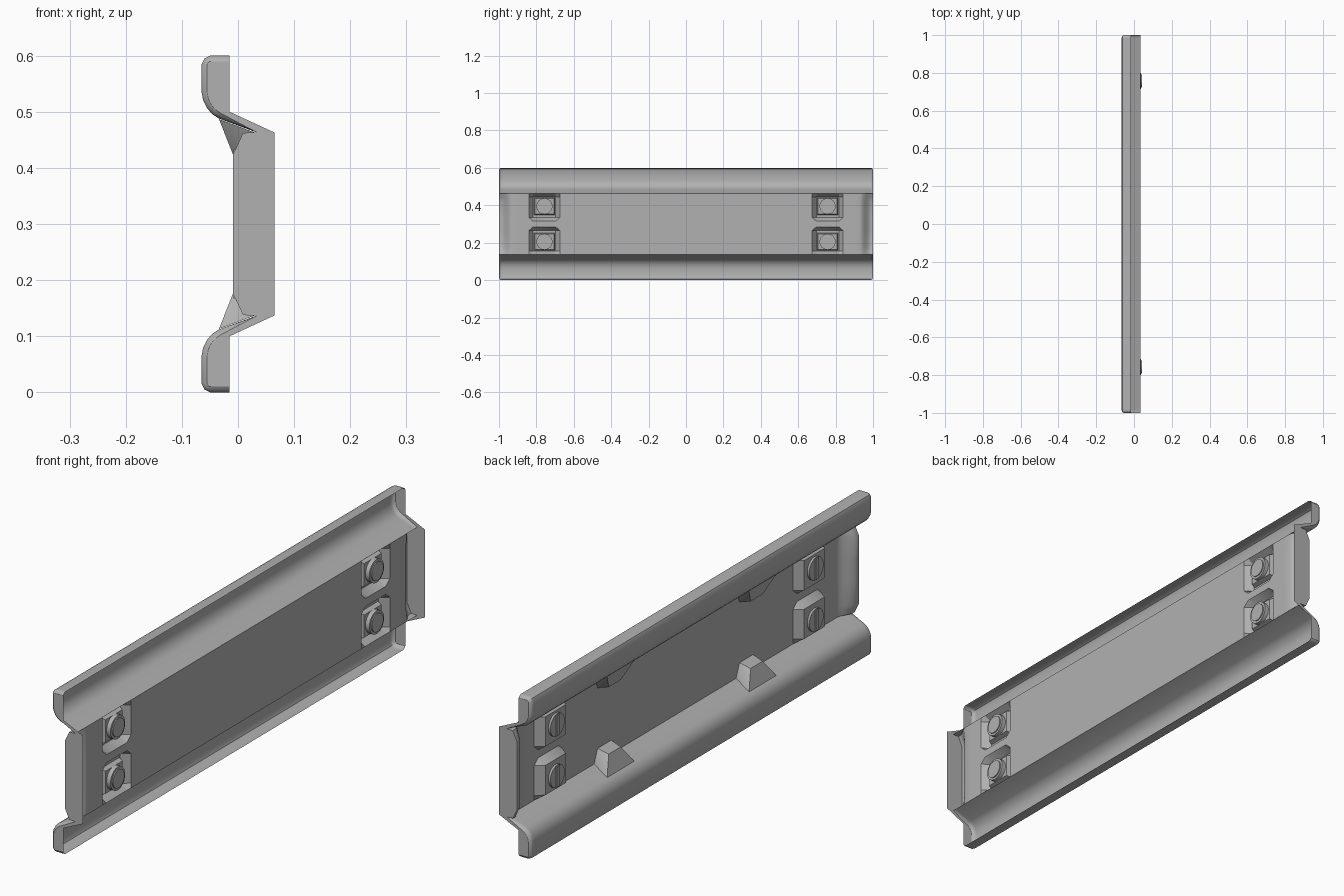
import bpy, bmesh, math
from mathutils import Matrix

if "Cube" in bpy.data.objects:
    bpy.data.objects.remove(bpy.data.objects["Cube"])

H = 0.6
WEB = 0.034       # depth of the flat web
PAN_Y = 0.757     # bolt pocket distance from centre

steel = bpy.data.materials.new("dark_steel")
steel.diffuse_color = (0.44, 0.44, 0.44, 1)
steel.use_nodes = True
steel.node_tree.nodes["Principled BSDF"].inputs["Base Color"].default_value = steel.diffuse_color


def finish(bm, name):
    bmesh.ops.recalc_face_normals(bm, faces=bm.faces)
    me = bpy.data.meshes.new(name)
    bm.to_mesh(me)
    bm.free()
    me.materials.append(steel)
    ob = bpy.data.objects.new(name, me)
    bpy.context.collection.objects.link(ob)
    bpy.ops.object.select_all(action='DESELECT')
    ob.select_set(True)
    bpy.context.view_layer.objects.active = ob
    bpy.ops.object.shade_smooth_by_angle(angle=math.radians(30))
    return ob


def smooth(s):
    s = max(0.0, min(1.0, s))
    return s * s * (3 - 2 * s)


def half_section(y):
    """Upper half of the cross-section (x, y, z) at station y, top to middle."""
    a = abs(y)
    flare = smooth((a - 0.93) / 0.06)
    inset = 0.0 if a < 0.988 else 0.010 * ((a - 0.988) / 0.012) ** 2
    # rolled flange: x, z, and inward direction for the rounded ends
    flange = [(-.015, .600, 0, -1), (-.050, .600, 0, -1), (-.060, .595, .7, -.7),
              (-.065, .584, 1, 0), (-.065, .535, 1, 0), (-.062, .520, .95, .3),
              (-.055, .506, .8, .6), (-.045, .495, .6, .8), (-.034, .488, .4, .9),
              (WEB, .463, 0, 0)]
    pts = [(x + dx * inset, y, z + dz * inset) for x, z, dx, dz in flange]
    # web: its ends bend back, with the corners cut
    for z, back in ((.4625, .025), (.445, .033), (.424, .043), (.335, .043),
                    (.315, .043), (.302, .043)):
        x, yy = WEB - back * flare, y
        d = a - PAN_Y
        # bolt pocket pressed into the web, with cut outer corners
        if abs(d) < .065 and .33 < z < .45:
            x -= .03
        if abs(d) < .09 and z == .315:
            yy = math.copysign(PAN_Y + d * .72, y)
        pts.append((x, yy, z))
    return pts


# pressed sheet with capped ends
side = [0, .2, .4, .6]
side += [PAN_Y + d for d in (-.083, -.06, .06, .083)]
side += [.9, .93, .94, .95, .96, .97, .98, .988, .993, .997, 1.0]
stations = [-y for y in reversed(side[1:])] + side
bm = bmesh.new()
rows = []
for y in stations:
    half = half_section(y)
    full = half + [(x, yy, H - z) for x, yy, z in reversed(half)]
    rows.append([bm.verts.new(p) for p in full])
for r0, r1 in zip(rows, rows[1:]):
    for i in range(len(r0) - 1):
        bm.faces.new((r0[i], r0[i + 1], r1[i + 1], r1[i]))
for row, y in ((rows[0], -1), (rows[-1], 1)):
    lip = [bm.verts.new((x, y, z)) for x, z in
           ((-.015, .10), (.065, .137), (.065, .463), (-.015, .50))]
    bm.faces.new(row + lip)
finish(bm, "pressed_rail")


def hull(points, name):
    bm = bmesh.new()
    for p in points:
        bm.verts.new(p)
    bmesh.ops.convex_hull(bm, input=bm.verts)
    return finish(bm, name)


def flip(z, up):
    return z if up else H - z


# stiffening gussets in the corners behind the web
for y in (-.40, .43):
    for up in (True, False):
        pts = [(x, y + s * w, flip(z, up)) for s in (-1, 1) for x, z, w in
               ((-.034, .487, .08), (-.009, .424, .035),
                (WEB - .001, .412, .04), (WEB - .001, .462, .06))]
        hull(pts, "corner_gusset")

# bolt blocks, heads and slotted backs
for y in (-PAN_Y, PAN_Y):
    for up in (True, False):
        zc = flip(.395, up)
        pts = [(x, y + s * w, zc + t * h) for s in (-1, 1) for t in (-1, 1)
               for x, w, h in ((.005, .056, .048), (.022, .050, .042))]
        hull(pts, "bolt_block")

        bm = bmesh.new()
        turn = Matrix.Rotation(math.pi / 2, 4, 'Y')
        for x, depth, r in ((.029, .018, .043), (.039, .006, .034), (.001, .010, .042)):
            bmesh.ops.create_cone(bm, cap_ends=True, segments=24, radius1=r, radius2=r,
                                  depth=depth, matrix=Matrix.Translation((x, y, zc)) @ turn)
        finish(bm, "bolt_head")

        bm = bmesh.new()
        bmesh.ops.create_cube(bm, size=1, matrix=Matrix.Translation((-.005, y, zc))
                              @ Matrix.Diagonal((.006, .018, .076, 1)))
        finish(bm, "bolt_bar")
